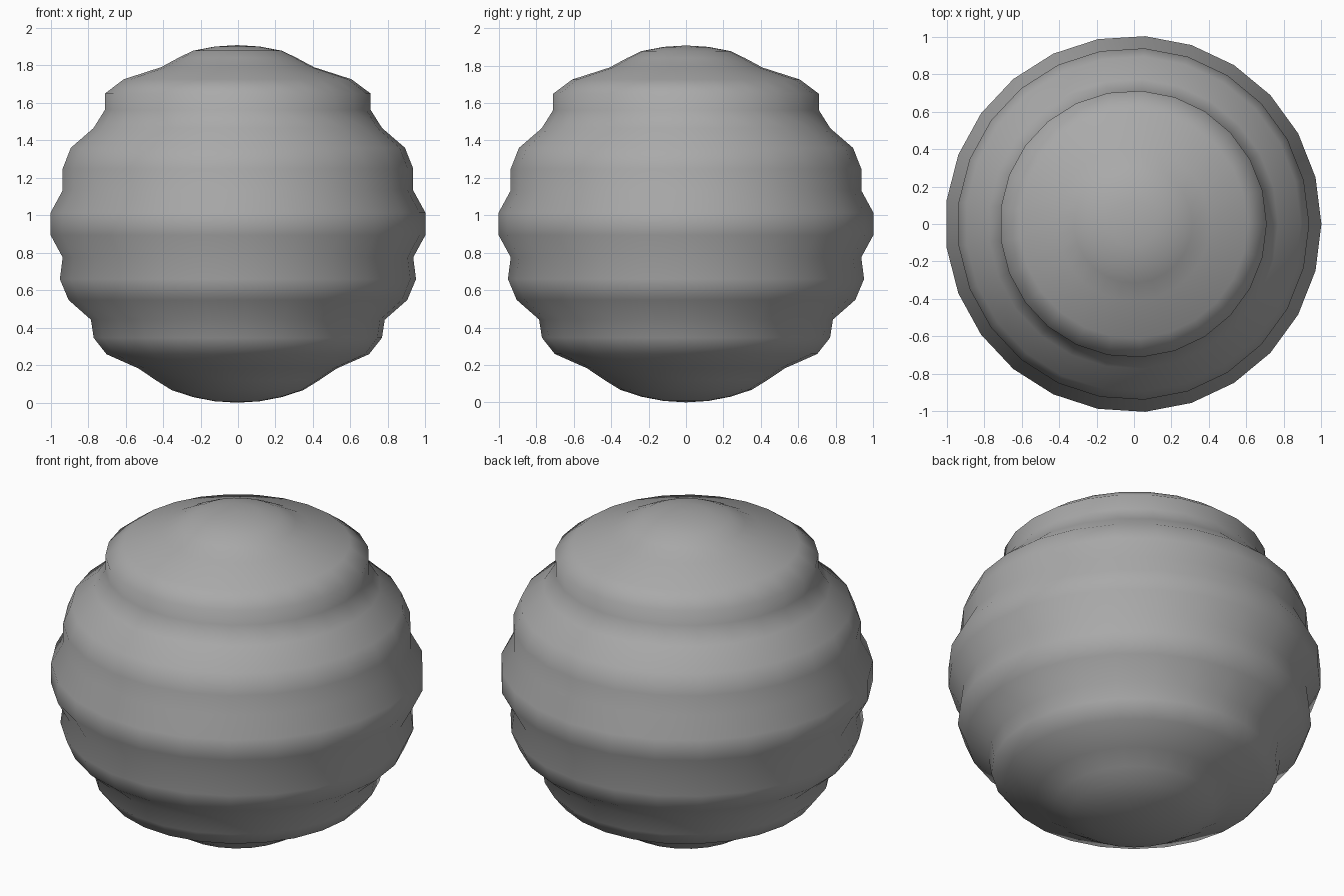
import bpy
import bmesh
from math import sin, cos, pi

cube = bpy.data.objects.get("Cube")
if cube:
    bpy.data.objects.remove(cube, do_unlink=True)

SIDES = 25
HALF_HEIGHT = 0.954
OFFSET_X = -0.004

# Ring radii from top to bottom; heights follow a regular globe
RADII = [0.12, 0.238, 0.315, 0.41, 0.61, 0.712, 0.712, 0.773,
         0.895, 0.939, 0.939, 1.004, 1.004, 0.939, 0.954, 0.907,
         0.787, 0.772, 0.703, 0.53, 0.435, 0.352, 0.238, 0.12]

grey = bpy.data.materials.new("plain_grey")
grey.use_nodes = True
colour = (0.4, 0.4, 0.4, 1)
grey.diffuse_color = colour
bsdf = next(n for n in grey.node_tree.nodes if n.type == 'BSDF_PRINCIPLED')
bsdf.inputs["Base Color"].default_value = colour
bsdf.inputs["Roughness"].default_value = 0.8


def add_ring(bm, radius, z):
    return [bm.verts.new((OFFSET_X + radius * cos(2 * pi * i / SIDES),
                          radius * sin(2 * pi * i / SIDES), z))
            for i in range(SIDES)]


# Rippled globe: stacked rings closed by a pole at each end
bm = bmesh.new()
step = pi / (len(RADII) + 1)
rings = [add_ring(bm, r, HALF_HEIGHT * (1 + cos(step * (k + 1))))
         for k, r in enumerate(RADII)]
top = bm.verts.new((OFFSET_X, 0, 2 * HALF_HEIGHT))
bottom = bm.verts.new((OFFSET_X, 0, 0))

for i in range(SIDES):
    j = (i + 1) % SIDES
    bm.faces.new((top, rings[0][i], rings[0][j]))
    bm.faces.new((bottom, rings[-1][j], rings[-1][i]))
    for upper, lower in zip(rings, rings[1:]):
        bm.faces.new((upper[i], lower[i], lower[j], upper[j]))

bmesh.ops.recalc_face_normals(bm, faces=bm.faces)
for face in bm.faces:
    face.smooth = True

mesh = bpy.data.meshes.new("rippled_globe")
bm.to_mesh(mesh)
bm.free()
mesh.materials.append(grey)
globe = bpy.data.objects.new("rippled_globe", mesh)
bpy.context.collection.objects.link(globe)
